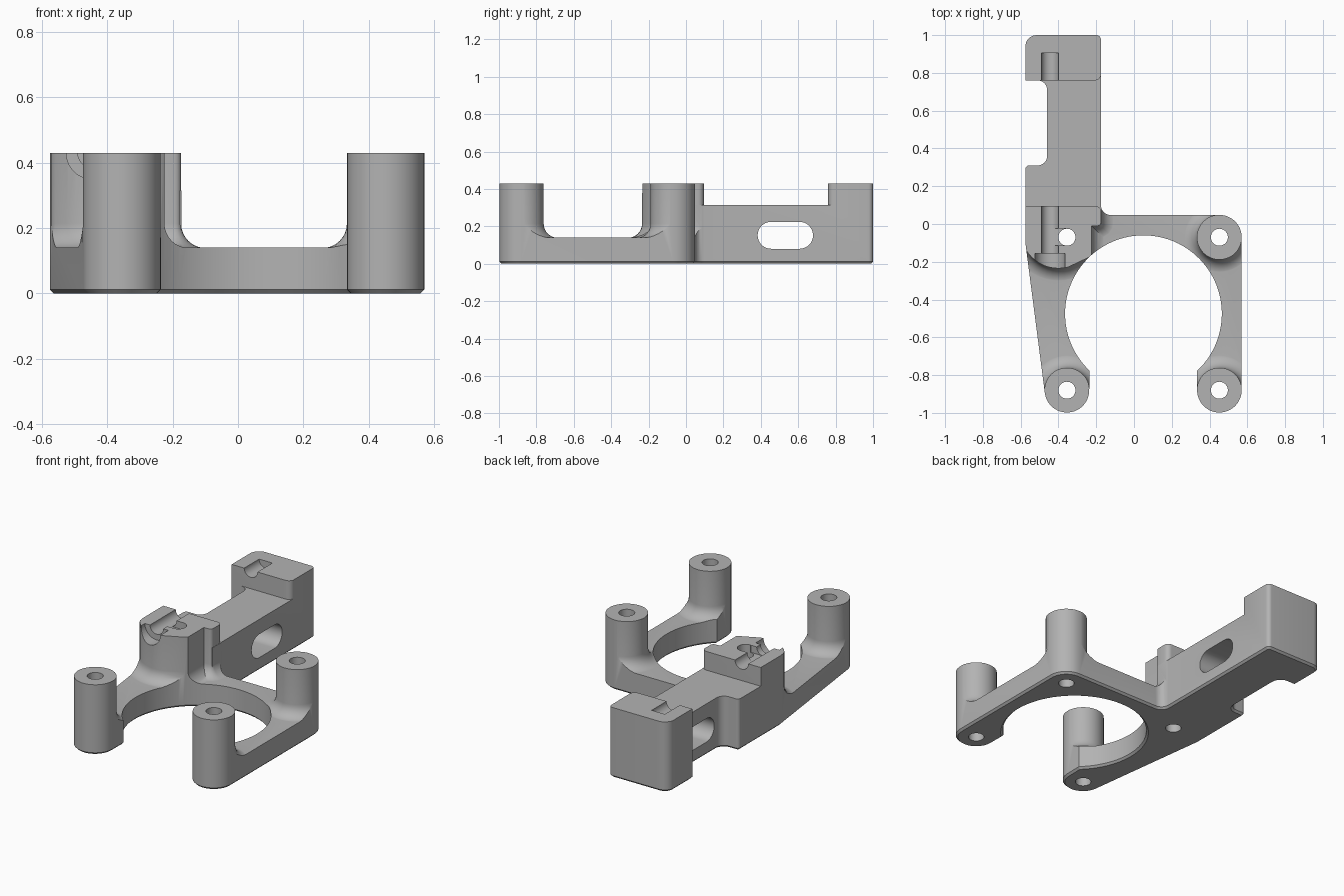
import bpy, bmesh
from math import sin, cos, radians
from mathutils import Matrix, Vector

TOP, SLAB, BAR, FILLET = 0.43, 0.14, 0.315, 0.075
POST_R, HOLE_R = 0.118, 0.045
POSTS = [(sx, sy) for sx in (-0.355, 0.452) for sy in (-0.88, -0.07)]
ALONG_X = Matrix(((0, 0, 1, 0), (1, 0, 0, 0), (0, 1, 0, 0), (0, 0, 0, 1)))
ALONG_Y = Matrix(((1, 0, 0, 0), (0, 0, 1, 0), (0, 1, 0, 0), (0, 0, 0, 1)))

cube = bpy.data.objects.get("Cube")
if cube:
    bpy.data.objects.remove(cube, do_unlink=True)


def arc(cx, cy, r, a, b, n=8):
    steps = [radians(a + (b - a) * i / n) for i in range(n + 1)]
    return [(cx + r * cos(t), cy + r * sin(t)) for t in steps]


def circle(cx, cy, r, n=48):
    return arc(cx, cy, r, 0, 360, n)[:-1]


def rect(x0, x1, y0, y1):
    return [(x0, y0), (x1, y0), (x1, y1), (x0, y1)]


def offset(points, d):
    """Move a counter-clockwise outline outward by d with mitred corners."""
    result = []
    for i, p in enumerate(points):
        p = Vector(p)
        e1 = (p - Vector(points[i - 1])).normalized()
        e2 = (Vector(points[(i + 1) % len(points)]) - p).normalized()
        n1, n2 = Vector((e1.y, -e1.x)), Vector((e2.y, -e2.x))
        result.append(p + (n1 + n2) * d / (1 + n1.dot(n2)))
    return result


def loft(name, points, levels, matrix=Matrix.Identity(4)):
    """Solid through offset copies of an outline; levels are (height, offset)."""
    bm = bmesh.new()
    rings = [[bm.verts.new((p[0], p[1], z)) for p in offset(points, d)]
             for z, d in levels]
    bm.faces.new(rings[0][::-1])
    bm.faces.new(rings[-1])
    count = len(points)
    for low, high in zip(rings, rings[1:]):
        for i in range(count):
            j = (i + 1) % count
            bm.faces.new((low[i], low[j], high[j], high[i]))
    bm.transform(matrix)
    if matrix.determinant() < 0:
        bmesh.ops.reverse_faces(bm, faces=bm.faces[:])
    bm.normal_update()
    mesh = bpy.data.meshes.new(name)
    bm.to_mesh(mesh)
    bm.free()
    obj = bpy.data.objects.new(name, mesh)
    bpy.context.scene.collection.objects.link(obj)
    return obj


def prism(name, points, low, high, matrix=Matrix.Identity(4)):
    return loft(name, points, [(low, 0), (high, 0)], matrix)


def combine(target, tool, operation):
    """Apply a boolean to the target and discard the tool."""
    mod = target.modifiers.new(tool.name, 'BOOLEAN')
    mod.operation, mod.solver, mod.object = operation, 'EXACT', tool
    bpy.context.view_layer.update()
    evaluated = target.evaluated_get(bpy.context.evaluated_depsgraph_get())
    result = bpy.data.meshes.new_from_object(evaluated)
    target.modifiers.clear()
    target.data = result
    bpy.data.objects.remove(tool, do_unlink=True)


# Full plan outline: ring with an open front, plus the notched bar
(lx, fy), (rx, by) = POSTS[0], POSTS[3]
outline = (
    arc(rx, fy, POST_R, 180, 360, 24)
    + arc(rx, by, POST_R, 0, 90, 12)
    + arc(-0.125, 0.098, 0.05, 270, 180)
    + arc(-0.2, 0.975, 0.025, 0, 90)
    + arc(-0.515, 0.94, 0.06, 90, 180)
    + [(-0.575, 0.76)]
    + arc(-0.51, 0.71, 0.05, 90, 0)
    + arc(-0.51, 0.36, 0.05, 0, -90)
    + arc(-0.555, 0.29, 0.02, 90, 180)
    + [(-0.575, -0.1)]
    + arc(lx, fy, POST_R, 187, 360, 24)
    + arc(0.05, -0.475, 0.415, 226.5, -47, 72)
)
bracket = loft("mounting_bracket", outline, [(0, -0.012), (0.012, 0), (0.6, 0)])

# Height envelope: thin ring, raised bar, tall end block
heights = prism("height_envelope", rect(-0.8, 0.8, -1.2, 1.2), -0.1, SLAB)
combine(heights, prism("bar", rect(-0.7, -0.173, 0, 1.12), -0.05, BAR), 'UNION')
end_outline = (arc(-0.209, 0.795, 0.035, 270, 360)
               + [(-0.174, 1.1), (-0.68, 1.1), (-0.68, 0.76)])
combine(heights, prism("end_block", end_outline, 0.05, TOP), 'UNION')

# Posts and the near block flare into the ring with a fillet
flare = [(0.06, FILLET)]
for k in range(9):
    t = radians(90 * k / 8)
    flare.append((SLAB - 0.001 + FILLET * (1 - cos(t)), FILLET * (1 - sin(t))))
flare.append((TOP, 0))
for x, y in (POSTS[0], POSTS[2], POSTS[3]):
    combine(heights, loft("post", circle(x, y, POST_R + 0.001), flare), 'UNION')
column = (arc(-0.4, -0.035, 0.2, 180, 285, 14)
          + [(-0.225, -0.17), (-0.225, 0.05), (-0.6, 0.05)])
combine(heights, loft("near_column", column, flare), 'UNION')
tab = (arc(-0.194, 0.01, 0.02, 270, 360, 4)
       + arc(-0.204, 0.065, 0.03, 0, 90, 6)
       + [(-0.61, 0.095), (-0.61, -0.01)])
combine(heights, loft("near_tab", tab, flare), 'UNION')
combine(bracket, heights, 'INTERSECT')

# Screw holes through the four corners
for x, y in POSTS:
    combine(bracket, prism("hole", circle(x, y, HOLE_R, 32), -0.1, 0.7), 'DIFFERENCE')

# Rounded slot through the side of the bar
slot = arc(0.607, 0.152, 0.072, -90, 90, 16) + arc(0.455, 0.152, 0.072, 90, 270, 16)
combine(bracket, prism("slot", slot, -0.8, 0.2, ALONG_X), 'DIFFERENCE')

# Half-round rod grooves, counterbore and small side pocket in the top
for r, y0, y1 in ((0.045, -0.17, 0.2), (0.045, 0.7, 0.905), (0.08, -0.4, -0.155)):
    groove = prism("groove", circle(-0.445, TOP, r), y0, y1, ALONG_Y)
    combine(bracket, groove, 'DIFFERENCE')
combine(bracket, prism("pocket", rect(-0.44, -0.36, -0.115, -0.025), 0.386, 0.6), 'DIFFERENCE')

# Single grey material
grey = bpy.data.materials.new("plain_grey")
grey.use_nodes = True
colour = (0.45, 0.45, 0.45, 1)
grey.diffuse_color = colour
grey.node_tree.nodes["Principled BSDF"].inputs["Base Color"].default_value = colour
bracket.data.materials.clear()
bracket.data.materials.append(grey)

bpy.ops.object.select_all(action='DESELECT')
bracket.select_set(True)
bpy.context.view_layer.objects.active = bracket
bpy.ops.object.shade_smooth_by_angle(angle=radians(30))
